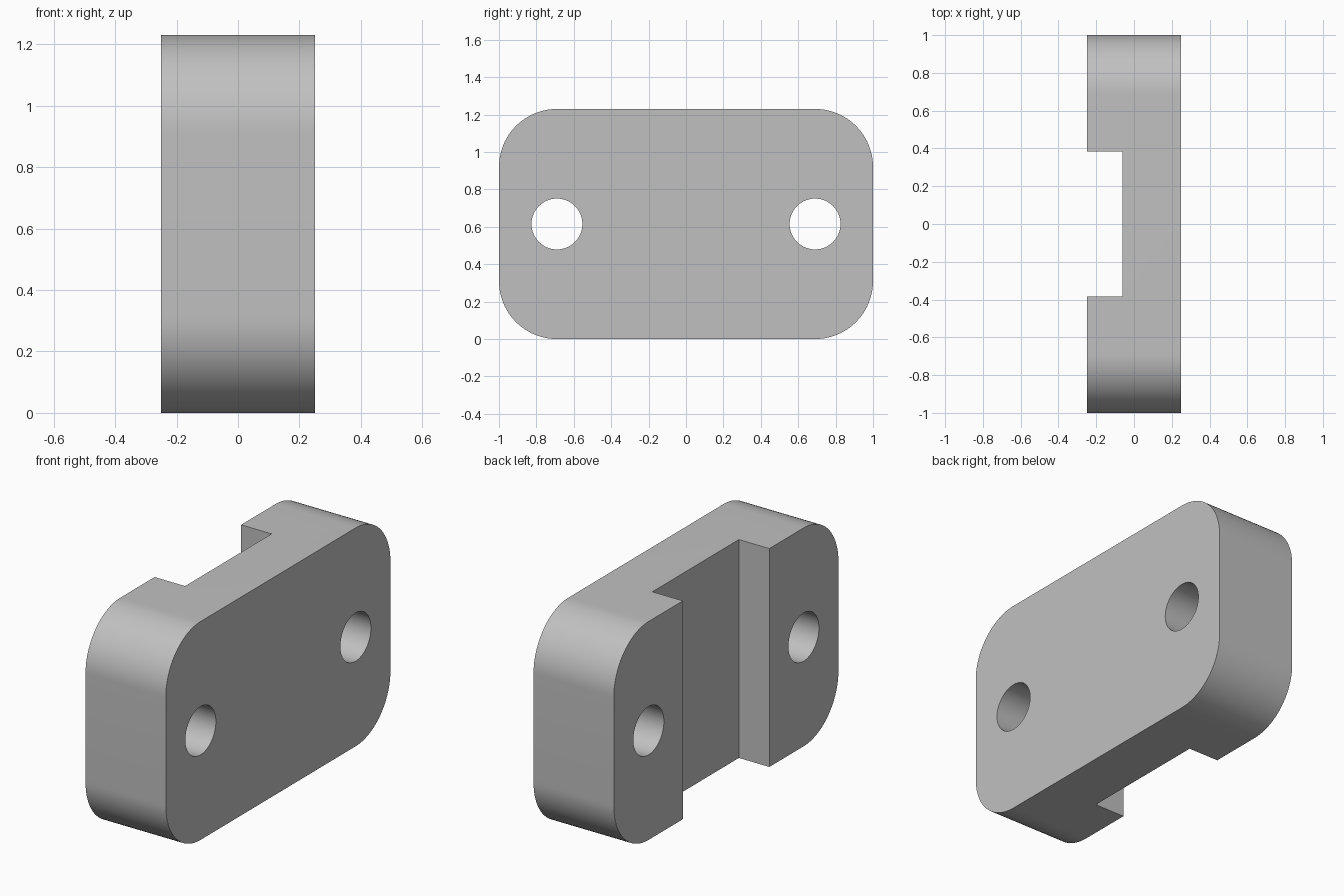
import bpy
import bmesh
import math

cube = bpy.data.objects.get("Cube")
if cube:
    bpy.data.objects.remove(cube, do_unlink=True)

THICK, HEIGHT, RADIUS = 0.5, 1.23, 0.31
HOLE_Y, HOLE_R = 0.69, 0.136
SLOT_HALF, SLOT_FLOOR = 0.385, -0.06

grey = bpy.data.materials.new("plain_grey")
grey.use_nodes = True
colour = (0.53, 0.53, 0.53, 1)
grey.diffuse_color = colour
grey.node_tree.nodes["Principled BSDF"].inputs["Base Color"].default_value = colour


def arc(cy, cz, r, start, sweep, steps):
    """Points of an arc in the y-z plane."""
    angles = [math.radians(start + sweep * i / steps) for i in range(steps + 1)]
    return [(cy + r * math.cos(a), cz + r * math.sin(a)) for a in angles]


def prism(name, outline, x0, x1):
    """Extrude a y-z outline along x."""
    bm = bmesh.new()
    face = bm.faces.new([bm.verts.new((x0, y, z)) for y, z in outline])
    moved = bmesh.ops.extrude_face_region(bm, geom=[face])["geom"]
    verts = [v for v in moved if isinstance(v, bmesh.types.BMVert)]
    bmesh.ops.translate(bm, verts=verts, vec=(x1 - x0, 0, 0))
    bmesh.ops.recalc_face_normals(bm, faces=bm.faces)
    mesh = bpy.data.meshes.new(name)
    bm.to_mesh(mesh)
    bm.free()
    obj = bpy.data.objects.new(name, mesh)
    bpy.context.collection.objects.link(obj)
    return obj


# Rounded plate
outline = []
for i, (sy, sz) in enumerate([(1, 1), (-1, 1), (-1, -1), (1, -1)]):
    outline += arc(sy * (1 - RADIUS), HEIGHT / 2 + sz * (HEIGHT / 2 - RADIUS),
                   RADIUS, 90 * i, 90, 24)
plate = prism("slotted_plate", outline, -THICK / 2, THICK / 2)
plate.data.materials.append(grey)

# Cutters: two bolt holes and the vertical slot
cutters = [prism("hole_cutter", arc(s * HOLE_Y, HEIGHT / 2, HOLE_R, 0, 360, 64)[:-1], -1, 1)
           for s in (-1, 1)]
slot = [(-SLOT_HALF, -1), (SLOT_HALF, -1), (SLOT_HALF, 2), (-SLOT_HALF, 2)]
cutters.append(prism("slot_cutter", slot, -1, SLOT_FLOOR))

bpy.ops.object.select_all(action="DESELECT")
plate.select_set(True)
bpy.context.view_layer.objects.active = plate
for cutter in cutters:
    cutter.hide_render = True
    cut = plate.modifiers.new(cutter.name, "BOOLEAN")
    cut.operation = "DIFFERENCE"
    cut.solver = "EXACT"
    cut.object = cutter
    bpy.ops.object.modifier_apply(modifier=cut.name)
    bpy.data.objects.remove(cutter, do_unlink=True)

# Smooth curved walls, sharp rims
bpy.ops.object.shade_smooth_by_angle(angle=math.radians(30))
